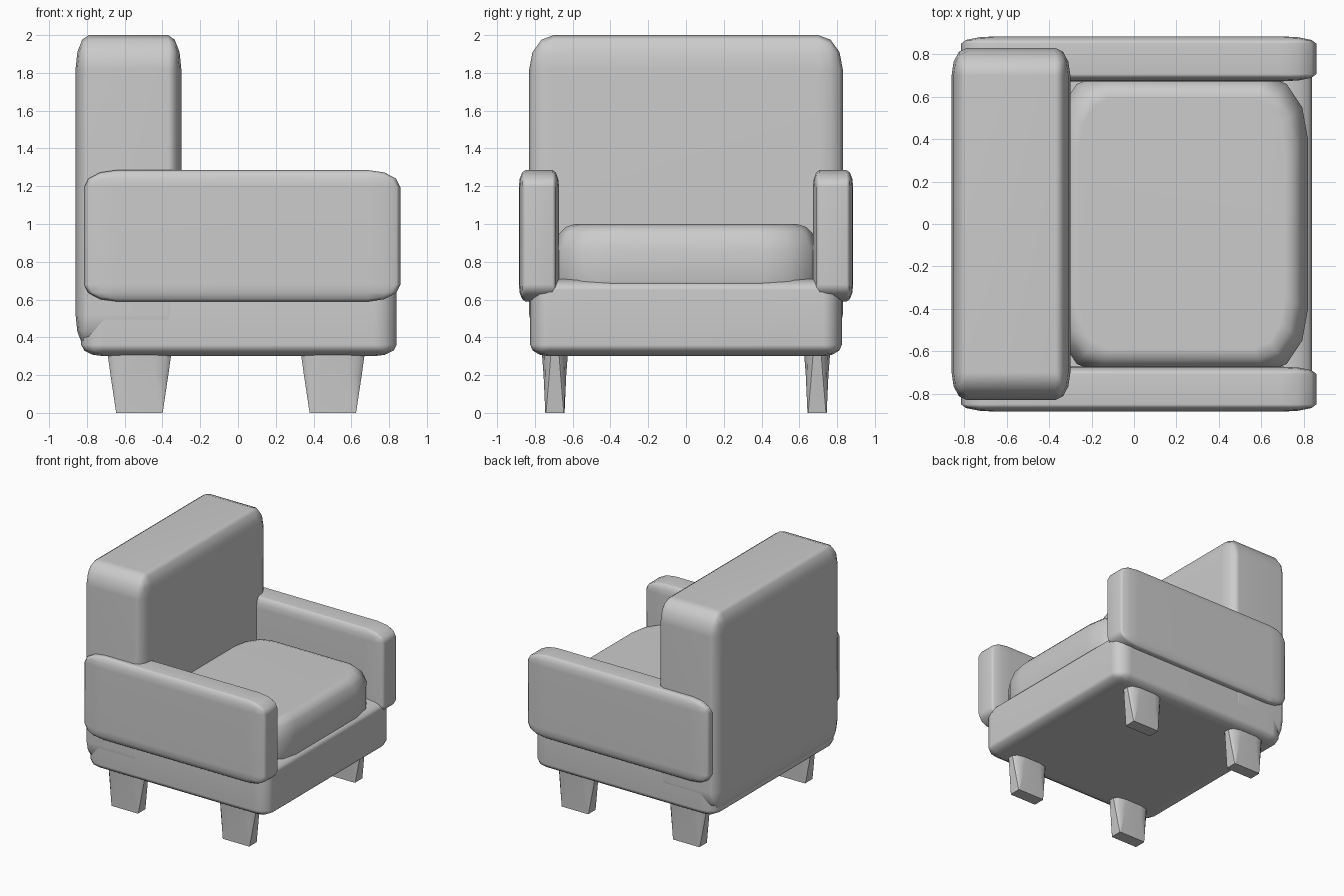
import bpy, bmesh, math
from mathutils import Vector

if "Cube" in bpy.data.objects:
    bpy.data.objects.remove(bpy.data.objects["Cube"])


def finish(name, bm, angle):
    bmesh.ops.recalc_face_normals(bm, faces=bm.faces[:])
    mesh = bpy.data.meshes.new(name)
    bm.to_mesh(mesh)
    bm.free()
    ob = bpy.data.objects.new(name, mesh)
    bpy.context.collection.objects.link(ob)
    bpy.ops.object.select_all(action='DESELECT')
    ob.select_set(True)
    bpy.context.view_layer.objects.active = ob
    bpy.ops.object.shade_smooth_by_angle(angle=math.radians(angle))
    wn = ob.modifiers.new("flat_panels", 'WEIGHTED_NORMAL')
    wn.keep_sharp = True
    return ob


def padded_box(name, lo, hi, bevel, segments=3):
    """Box between two corners, rounded by a different radius on each axis."""
    lo, hi = Vector(lo), Vector(hi)
    bm = bmesh.new()
    bmesh.ops.create_cube(bm, size=1)
    for v in bm.verts:
        v.co = Vector([v.co[i] * (hi[i] - lo[i]) / bevel[i] for i in range(3)])
    bmesh.ops.bevel(bm, geom=bm.edges[:], offset=1, offset_type='OFFSET',
                    segments=segments, profile=0.5, affect='EDGES')
    mid = (lo + hi) / 2
    for v in bm.verts:
        v.co = mid + Vector([v.co[i] * bevel[i] for i in range(3)])
    return finish(name, bm, 60)


def rounded_ring(cx, cy, z, hx, hy, rx, ry, segments):
    """Rounded rectangle outline at height z."""
    pts = []
    for k, (sx, sy) in enumerate([(1, 1), (-1, 1), (-1, -1), (1, -1)]):
        for i in range(segments + 1):
            a = (k + i / segments) * math.pi / 2
            pts.append((cx + sx * (hx - rx) + rx * math.cos(a),
                        cy + sy * (hy - ry) + ry * math.sin(a), z))
    return pts


def loft(name, rings, angle):
    bm = bmesh.new()
    loops = [[bm.verts.new(p) for p in ring] for ring in rings]
    for a, b in zip(loops, loops[1:]):
        for i in range(len(a)):
            j = (i + 1) % len(a)
            bm.faces.new((a[i], a[j], b[j], b[i]))
    bm.faces.new(loops[0])
    bm.faces.new(loops[-1])
    return finish(name, bm, angle)


# Upholstered base and backrest
padded_box("base", (-0.83, -0.825, 0.30), (0.84, 0.825, 0.71), (0.12, 0.10, 0.06))
padded_box("backrest", (-0.86, -0.83, 0.34), (-0.30, 0.83, 2.0), (0.07, 0.13, 0.18))

# Seat cushion with wide rounded corners and a soft rim
rim = [(0.60, 0.10), (0.64, 0.03), (0.70, 0), (0.86, 0), (0.95, 0.03), (0.985, 0.065), (1.0, 0.11)]
loft("seat_cushion",
     [rounded_ring(0.225, 0, z, 0.595 - d, 0.70 - d, 0.20 - d / 2, 0.30 - d / 2, 3)
      for z, d in rim], 60)

# Armrests and tapered legs on both sides
for side, s in (("right", -1), ("left", 1)):
    y0, y1 = sorted((s * 0.672, s * 0.885))
    padded_box(side + "_armrest", (-0.815, y0, 0.59), (0.86, y1, 1.285),
               (0.17, 0.035, 0.09))
    for end, x in (("back", -0.522), ("front", 0.502)):
        loft(f"{side}_{end}_leg",
             [rounded_ring(x, s * 0.694, 0, 0.123, 0.051, 0.006, 0.004, 2),
              rounded_ring(x, s * 0.694, 0.20, 0.153, 0.060, 0.07, 0.03, 2),
              rounded_ring(x, s * 0.694, 0.33, 0.171, 0.070, 0.10, 0.05, 2)], 40)
